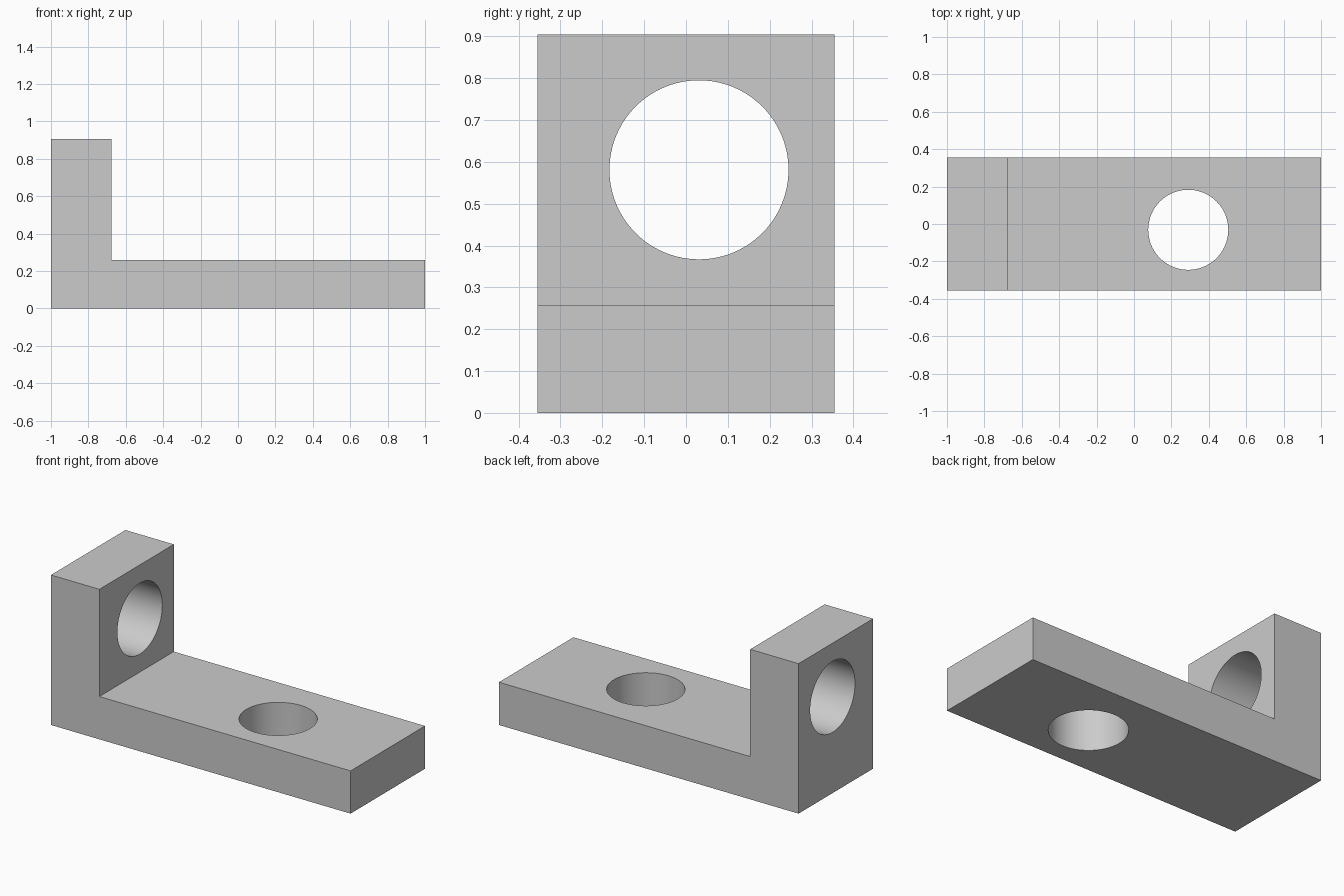
import bpy
import bmesh
from mathutils import Matrix, Vector
from math import pi

default = bpy.data.objects.get("Cube")
if default:
    bpy.data.objects.remove(default, do_unlink=True)

HALF_DEPTH = 0.355
HOLE_RADIUS = 0.214

grey = bpy.data.materials.new("light_grey")
grey.use_nodes = True
colour = (0.6, 0.6, 0.6, 1.0)
grey.diffuse_color = colour
grey.node_tree.nodes["Principled BSDF"].inputs["Base Color"].default_value = colour


def add_object(name, bm):
    bmesh.ops.recalc_face_normals(bm, faces=bm.faces)
    mesh = bpy.data.meshes.new(name)
    bm.to_mesh(mesh)
    bm.free()
    mesh.materials.append(grey)
    obj = bpy.data.objects.new(name, mesh)
    bpy.context.collection.objects.link(obj)
    return obj


# L-shaped side profile extruded through the depth
profile = [(-1, 0), (1, 0), (1, 0.258), (-0.677, 0.258), (-0.677, 0.905), (-1, 0.905)]
bm = bmesh.new()
face = bm.faces.new([bm.verts.new((x, -HALF_DEPTH, z)) for x, z in profile])
extruded = bmesh.ops.extrude_face_region(bm, geom=[face])["geom"]
bmesh.ops.translate(bm, vec=(0, 2 * HALF_DEPTH, 0),
                    verts=[v for v in extruded if isinstance(v, bmesh.types.BMVert)])
bracket = add_object("angle_bracket", bm)


# Round through holes, one in the upright and one in the base
def drill(name, centre, rotation):
    bm = bmesh.new()
    bmesh.ops.create_cone(bm, cap_ends=True, segments=96, radius1=HOLE_RADIUS,
                          radius2=HOLE_RADIUS, depth=0.6,
                          matrix=Matrix.Translation(Vector(centre)) @ rotation)
    cutter = add_object(name, bm)
    cutter.hide_render = True
    cut = bracket.modifiers.new(name, 'BOOLEAN')
    cut.operation = 'DIFFERENCE'
    cut.solver = 'EXACT'
    cut.object = cutter
    return cutter


cutters = [
    drill("upright_hole_cutter", (-0.84, 0.031, 0.581), Matrix.Rotation(pi / 2, 4, 'Y')),
    drill("base_hole_cutter", (0.29, -0.031, 0.13), Matrix.Identity(4)),
]

# Apply the cuts, then smooth the hole walls only
bpy.ops.object.select_all(action='DESELECT')
bracket.select_set(True)
bpy.context.view_layer.objects.active = bracket
for modifier in list(bracket.modifiers):
    bpy.ops.object.modifier_apply(modifier=modifier.name)
for cutter in cutters:
    bpy.data.objects.remove(cutter, do_unlink=True)
bpy.ops.object.shade_smooth_by_angle(angle=pi / 6)
